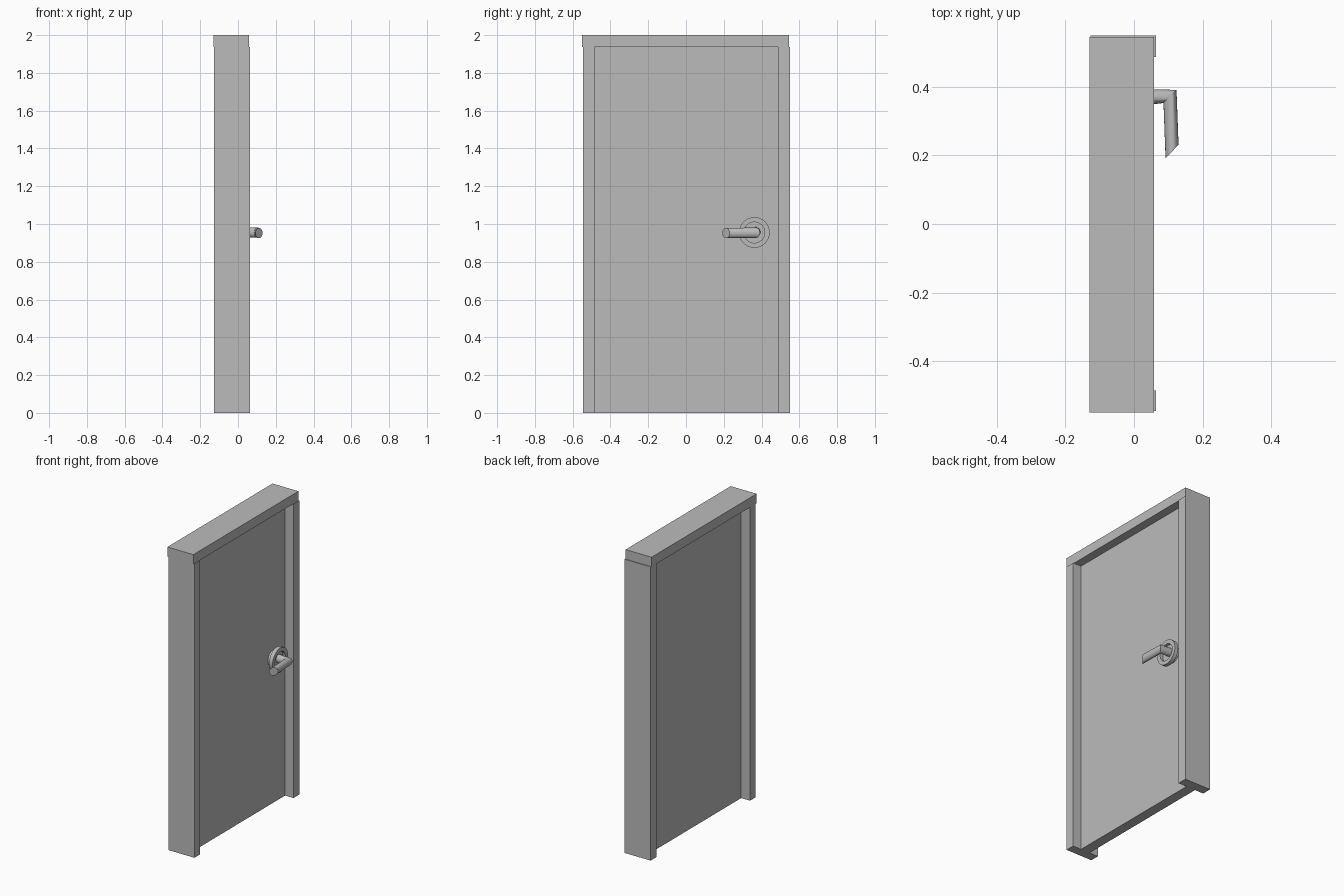
import bpy, bmesh, math
from mathutils import Vector, Matrix

if "Cube" in bpy.data.objects:
    bpy.data.objects.remove(bpy.data.objects["Cube"])

grey = bpy.data.materials.new("plain grey")
grey.diffuse_color = (0.5, 0.5, 0.5, 1)
grey.use_nodes = True
grey.node_tree.nodes["Principled BSDF"].inputs["Base Color"].default_value = grey.diffuse_color


def finish(name, bm, smooth=False):
    bmesh.ops.recalc_face_normals(bm, faces=bm.faces)
    mesh = bpy.data.meshes.new(name)
    bm.to_mesh(mesh)
    bm.free()
    mesh.materials.append(grey)
    ob = bpy.data.objects.new(name, mesh)
    bpy.context.collection.objects.link(ob)
    if smooth:
        bpy.ops.object.select_all(action='DESELECT')
        ob.select_set(True)
        bpy.context.view_layer.objects.active = ob
        bpy.ops.object.shade_smooth_by_angle(angle=math.radians(35))


def box(name, lo, hi):
    lo, hi = Vector(lo), Vector(hi)
    bm = bmesh.new()
    bmesh.ops.create_cube(bm, size=1)
    for v in bm.verts:
        v.co = Vector((v.co[i] * (hi[i] - lo[i]) + (lo[i] + hi[i]) / 2 for i in range(3)))
    finish(name, bm)


def loft(name, rings, close_ends=True):
    bm = bmesh.new()
    loops = [[bm.verts.new(p) for p in ring] for ring in rings]
    n = len(loops[0])
    pairs = list(zip(loops, loops[1:]))
    if not close_ends:
        pairs.append((loops[-1], loops[0]))
    for a, b in pairs:
        for i in range(n):
            j = (i + 1) % n
            bm.faces.new((a[i], a[j], b[j], b[i]))
    if close_ends:
        bm.faces.new(loops[0])
        bm.faces.new(loops[-1])
    finish(name, bm, True)


def ellipse(p, q, half_z, z, n=32):
    # ring whose horizontal diameter runs from p to q in plan
    p, q = Vector(p), Vector(q)
    mid, half = (p + q) / 2, (q - p) / 2
    pts = []
    for i in range(n):
        a = 2 * math.pi * i / n
        xy = mid + half * math.cos(a)
        pts.append((xy.x, xy.y, z + half_z * math.sin(a)))
    return pts


# frame and door leaf
TOP = 1.937
box("near_jamb", (-0.127, -0.545, 0), (0.064, -0.485, TOP))
box("far_jamb", (-0.127, 0.487, 0), (0.064, 0.55, TOP))
box("lintel", (-0.13, -0.55, TOP), (0.059, 0.545, 2))
box("door_leaf", (-0.063, -0.485, 0), (0.003, 0.487, TOP))

# round handle plate: raised rim around a sunken core
CY, CZ = 0.362, 0.955


def circle(x, r):
    return ellipse((x, CY - r), (x, CY + r), r, CZ, 40)


loft("handle_rim", [circle(0.03, 0.081), circle(0.055, 0.081),
                    circle(0.055, 0.055), circle(0.03, 0.055)], False)
loft("handle_core", [circle(0.0, 0.055), circle(0.035, 0.055)])

# lever: neck, mitred corner, slanted tip
loft("handle_lever", [
    ellipse((0.03, 0.346), (0.03, 0.394), 0.027, 0.957),
    ellipse((0.086, 0.353), (0.124, 0.391), 0.027, 0.954),
    ellipse((0.092, 0.192), (0.13, 0.231), 0.027, 0.952)])
